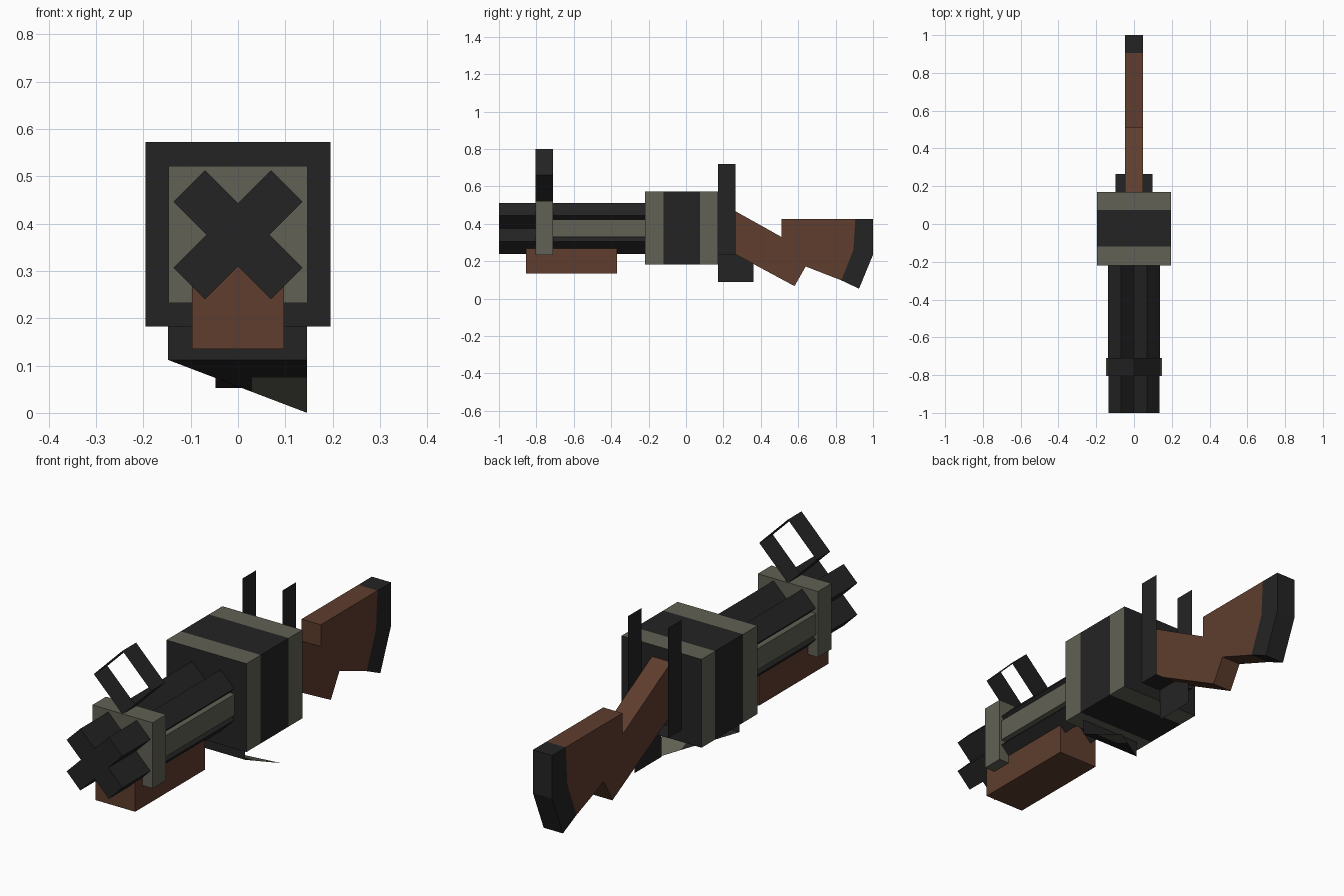
import bpy
import bmesh
import math
from mathutils import Vector, Matrix

cube = bpy.data.objects.get("Cube")
if cube:
    bpy.data.objects.remove(cube, do_unlink=True)


def material(name, rgb):
    m = bpy.data.materials.new(name)
    m.use_nodes = True
    m.diffuse_color = (*rgb, 1)
    m.node_tree.nodes["Principled BSDF"].inputs["Base Color"].default_value = (*rgb, 1)
    return m


DARK = material("dark metal", (0.0175, 0.0175, 0.0175))
OLIVE = material("olive metal", (0.119, 0.119, 0.089))
WOOD = material("brown wood", (0.113, 0.047, 0.027))


def finish(name, bm, *mats):
    mesh = bpy.data.meshes.new(name)
    bm.to_mesh(mesh)
    bm.free()
    for m in mats:
        mesh.materials.append(m)
    obj = bpy.data.objects.new(name, mesh)
    bpy.context.collection.objects.link(obj)
    return obj


def box_mesh(x, y, z, roll=0):
    """Box spanning the given ranges, rolled about its own y axis."""
    bm = bmesh.new()
    size = [r[1] - r[0] for r in (x, y, z)]
    mid = Vector([(r[0] + r[1]) / 2 for r in (x, y, z)])
    mat = Matrix.Translation(mid) @ Matrix.Rotation(roll, 4, "Y") @ Matrix.Diagonal((*size, 1))
    bmesh.ops.create_cube(bm, size=1, matrix=mat)
    return bm


def box(name, mat, *ranges, roll=0):
    return finish(name, box_mesh(*ranges, roll=roll), mat)


def sheet_mesh(points):
    bm = bmesh.new()
    bm.faces.new([bm.verts.new(p) for p in points])
    return bm


def side_prism(name, mat, profile, half):
    """Extrude a (y, z) outline across the width."""
    bm = sheet_mesh([(-half, y, z) for y, z in profile])
    out = bmesh.ops.extrude_face_region(bm, geom=bm.faces[:])
    moved = [v for v in out["geom"] if isinstance(v, bmesh.types.BMVert)]
    bmesh.ops.translate(bm, verts=moved, vec=(2 * half, 0, 0))
    bmesh.ops.recalc_face_normals(bm, faces=bm.faces[:])
    return finish(name, bm, mat)


def cut(bm, co, no):
    geom = bm.verts[:] + bm.edges[:] + bm.faces[:]
    bmesh.ops.bisect_plane(bm, geom=geom, plane_co=co, plane_no=no)


# Receiver with dark middle stripe and dark end faces
bm = box_mesh((-0.195, 0.195), (-0.22, 0.17), (0.182, 0.572))
for y in (-0.12, 0.075):
    cut(bm, (0, y, 0), (0, 1, 0))
bm.normal_update()
for f in bm.faces:
    striped = not -0.12 < f.calc_center_median().y < 0.075
    f.material_index = int(striped and abs(f.normal.y) < 0.5)
finish("receiver", bm, DARK, OLIVE)

# Crossed barrels, side rails and front band
for side, roll in (("left", 45), ("right", -45)):
    box("barrel_slab_" + side, DARK, (-0.1455, 0.1455), (-1, -0.22), (0.329, 0.423),
        roll=math.radians(roll))
box("side_rail", OLIVE, (-0.138, 0.138), (-0.72, -0.22), (0.33, 0.423))
box("front_band", OLIVE, (-0.147, 0.147), (-0.805, -0.71), (0.232, 0.522))
box("fore_grip", WOOD, (-0.097, 0.097), (-0.855, -0.37), (0.135, 0.32))

# Front sight: open diamond of thin sheets
bm = bmesh.new()
bmesh.ops.create_circle(bm, segments=4, radius=0.14,
                        matrix=Matrix.Translation((0, -0.805, 0.66)) @ Matrix.Rotation(math.pi / 2, 4, "X"))
out = bmesh.ops.extrude_edge_only(bm, edges=bm.edges[:])
bmesh.ops.translate(bm, verts=[v for v in out["geom"] if isinstance(v, bmesh.types.BMVert)],
                    vec=(0, 0.095, 0))
finish("front_sight", bm, DARK)

# Rear sight: two upright sheets joined by a base sheet
for side, x in (("left", 0.098), ("right", -0.098)):
    finish("rear_sight_" + side,
           sheet_mesh([(x, 0.17, 0.235), (x, 0.265, 0.235), (x, 0.265, 0.72), (x, 0.17, 0.72)]), DARK)
finish("rear_sight_base",
       sheet_mesh([(-0.098, 0.17, 0.235), (0.098, 0.17, 0.235),
                   (0.098, 0.265, 0.235), (-0.098, 0.265, 0.235)]), DARK)

# Trigger sheet
finish("trigger", sheet_mesh([(0, 0.17, 0.09), (0, 0.36, 0.09), (0, 0.36, 0.24), (0, 0.17, 0.24)]), DARK)

# Lower flap: upright sheet and a slanted triangle with an olive rear corner
finish("flap_front",
       sheet_mesh([(-0.148, -0.16, 0.112), (0.146, -0.16, 0.112),
                   (0.146, -0.16, 0.185), (-0.148, -0.16, 0.185)]), DARK)
bm = sheet_mesh([(-0.148, -0.16, 0.112), (0.146, -0.16, 0.112), (0.146, 0.094, 0)])
cut(bm, (0, 0, 0.075), (0, 0, 1))
cut(bm, (0.03, 0, 0), (1, 0, 0))
for f in bm.faces:
    c = f.calc_center_median()
    f.material_index = int(c.z < 0.075 and c.x > 0.03)
finish("flap_tail", bm, DARK, OLIVE)

# Shoulder stock and butt pad
side_prism("stock", WOOD,
           [(0.17, 0.52), (0.17, 0.288), (0.58, 0.067), (0.64, 0.172), (0.83, 0.098),
            (0.895, 0.26), (0.905, 0.425), (0.51, 0.425), (0.51, 0.33)], 0.047)
side_prism("butt_pad", DARK,
           [(0.83, 0.098), (0.925, 0.053), (1, 0.235), (1, 0.425), (0.905, 0.425), (0.895, 0.26)], 0.047)
